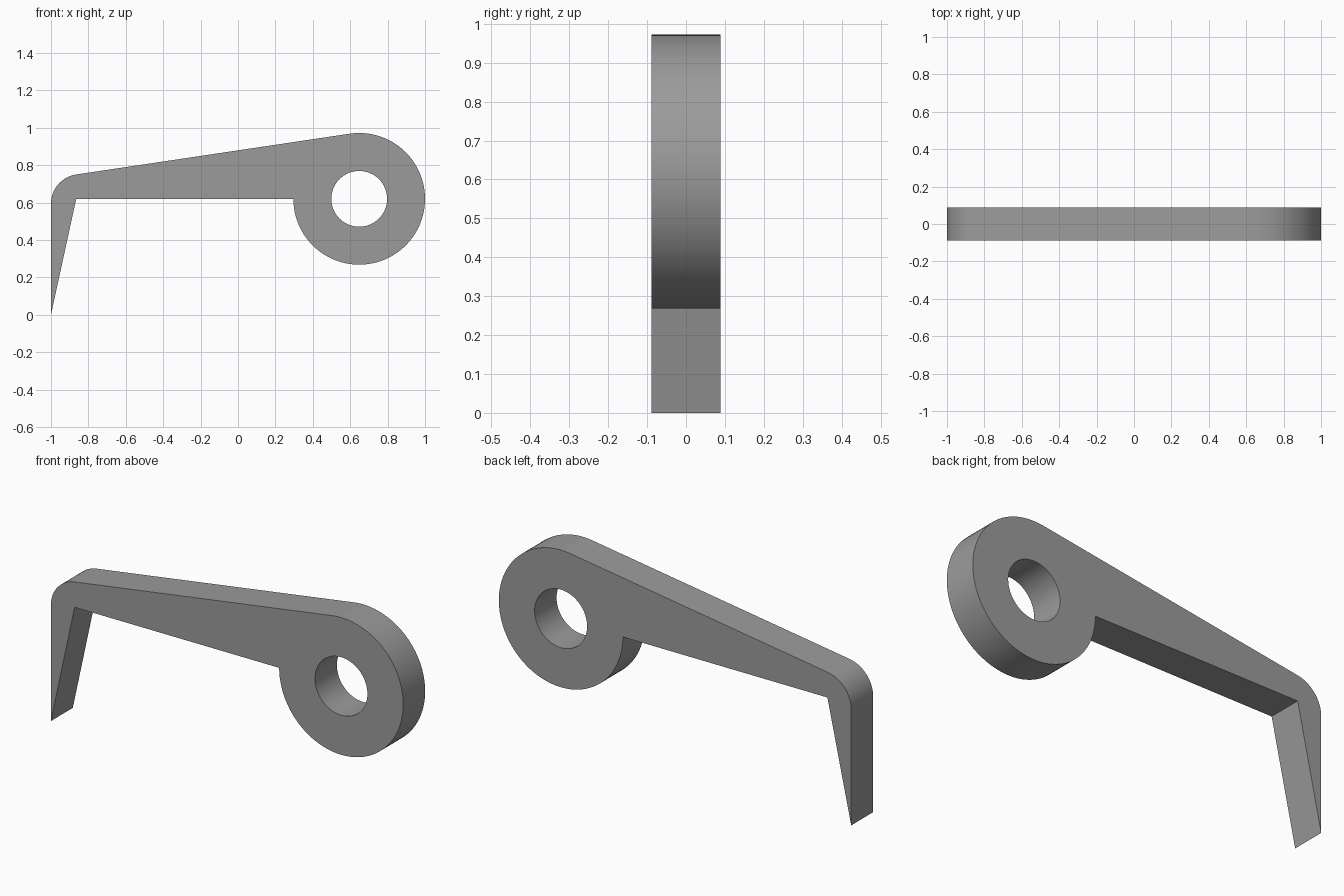
import bpy, bmesh, math

if "Cube" in bpy.data.objects:
    bpy.data.objects.remove(bpy.data.objects["Cube"])

HALF = 0.089                      # half thickness in y
CX, CZ, R, HOLE = 0.648, 0.62, 0.352, 0.149
FX, FZ, FR = -0.842, 0.594, 0.158  # rounded shoulder
TOP = 98.5                        # angle where the sloped top meets both arcs


def arc(cx, cz, r, a0, a1, n):
    pts = []
    for i in range(n + 1):
        a = math.radians(a0 + (a1 - a0) * i / n)
        pts.append((cx + r * math.cos(a), cz + r * math.sin(a)))
    return pts


# Outline: pointed tip, shoulder, sloped top, round eye, straight underside
outline = [(-1.0, 0.0)]
outline += arc(FX, FZ, FR, 180, TOP, 16)
outline += arc(CX, CZ, R, TOP, -180, 72)
outline += [(-0.865, 0.62)]
hole = arc(CX, CZ, HOLE, 0, 360, 64)[:-1]

bm = bmesh.new()
edges = []
for loop in (outline, hole):
    vs = [bm.verts.new((x, -HALF, z)) for x, z in loop]
    edges += [bm.edges.new((vs[i], vs[(i + 1) % len(vs)])) for i in range(len(vs))]
bmesh.ops.triangle_fill(bm, edges=edges, use_beauty=True, use_dissolve=False, normal=(0, -1, 0))

# Extrude the flat profile through its thickness
ext = bmesh.ops.extrude_face_region(bm, geom=bm.faces[:], use_keep_orig=True)
moved = [g for g in ext["geom"] if isinstance(g, bmesh.types.BMVert)]
bmesh.ops.translate(bm, verts=moved, vec=(0, 2 * HALF, 0))
bmesh.ops.recalc_face_normals(bm, faces=bm.faces[:])

mesh = bpy.data.meshes.new("hook_lever")
bm.to_mesh(mesh)
bm.free()
lever = bpy.data.objects.new("hook_lever", mesh)
bpy.context.collection.objects.link(lever)

grey = bpy.data.materials.new("mid_grey")
grey.diffuse_color = (0.33, 0.33, 0.33, 1)
grey.use_nodes = True
grey.node_tree.nodes["Principled BSDF"].inputs["Base Color"].default_value = grey.diffuse_color
mesh.materials.append(grey)

# Smooth the round walls, keep the rims sharp
bpy.context.view_layer.objects.active = lever
lever.select_set(True)
bpy.ops.object.shade_smooth_by_angle(angle=math.radians(30))
